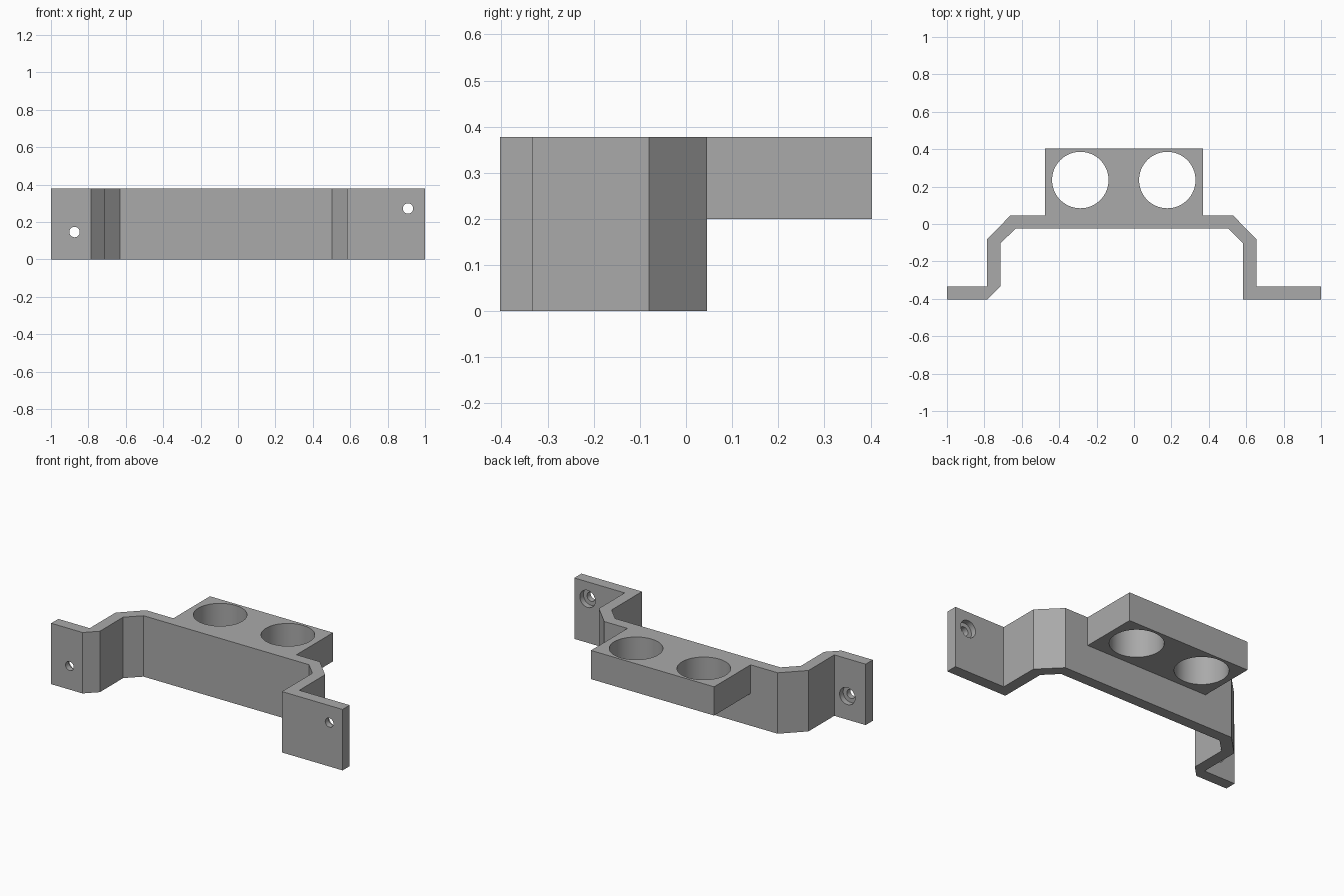
import bpy, bmesh, math
from mathutils import Matrix

cube = bpy.data.objects.get("Cube")
if cube:
    bpy.data.objects.remove(cube, do_unlink=True)

HEIGHT = 0.378
FRONT, BACK = -0.403, 0.403

grey = bpy.data.materials.new("plain grey")
grey.use_nodes = True
grey.diffuse_color = (0.4, 0.4, 0.4, 1)
grey.node_tree.nodes["Principled BSDF"].inputs["Base Color"].default_value = (0.4, 0.4, 0.4, 1)


def make_object(name, bm):
    bmesh.ops.recalc_face_normals(bm, faces=bm.faces)
    mesh = bpy.data.meshes.new(name)
    bm.to_mesh(mesh)
    bm.free()
    mesh.materials.append(grey)
    obj = bpy.data.objects.new(name, mesh)
    bpy.context.collection.objects.link(obj)
    return obj


def extrude_outline(name, points, z0, z1):
    bm = bmesh.new()
    face = bm.faces.new([bm.verts.new((x, y, z0)) for x, y in points])
    top = bmesh.ops.extrude_face_region(bm, geom=[face])["geom"]
    verts = [v for v in top if isinstance(v, bmesh.types.BMVert)]
    bmesh.ops.translate(bm, verts=verts, vec=(0, 0, z1 - z0))
    return make_object(name, bm)


def cylinder(name, centre, radius, depth, sides, along_y=False):
    bm = bmesh.new()
    turn = Matrix.Rotation(math.pi / 2 if along_y else 0, 4, 'X')
    bmesh.ops.create_cone(bm, cap_ends=True, segments=sides, radius1=radius,
                          radius2=radius, depth=depth,
                          matrix=Matrix.Translation(centre) @ turn)
    return make_object(name, bm)


def combine(target, tool, operation):
    bpy.context.view_layer.objects.active = target
    mod = target.modifiers.new(operation.lower(), 'BOOLEAN')
    mod.operation = operation
    mod.solver = 'EXACT'
    mod.object = tool
    bpy.ops.object.modifier_apply(modifier=mod.name)
    bpy.data.objects.remove(tool, do_unlink=True)


# Bent strip with two mounting tabs
strip = [(-1, FRONT), (-0.785, FRONT), (-0.715, -0.333), (-0.715, -0.105),
         (-0.632, -0.023), (0.503, -0.023), (0.584, -0.105), (0.584, FRONT),
         (1, FRONT), (1, -0.333), (0.654, -0.333), (0.654, -0.08),
         (0.53, 0.045), (-0.661, 0.045), (-0.785, -0.08), (-0.785, -0.333),
         (-1, -0.333)]
bracket = extrude_outline("bracket", strip, 0, HEIGHT)

# Raised block behind the strip
block = [(-0.475, 0), (0.37, 0), (0.37, BACK), (-0.475, BACK)]
combine(bracket, extrude_outline("holder_block", block, 0.2, HEIGHT), 'UNION')

# Two large round openings in the block
for x in (-0.287, 0.178):
    combine(bracket, cylinder("opening_cutter", (x, 0.235, 0.3), 0.151, 0.6, 64), 'DIFFERENCE')

# Screw holes, recessed from the back of each tab
for x, z in ((-0.874, 0.146), (0.909, 0.272)):
    combine(bracket, cylinder("screw_cutter", (x, -0.37, z), 0.028, 0.2, 32, True), 'DIFFERENCE')
    combine(bracket, cylinder("recess_cutter", (x, -0.318, z), 0.053, 0.1, 32, True), 'DIFFERENCE')

bpy.ops.object.select_all(action='DESELECT')
bracket.select_set(True)
bpy.context.view_layer.objects.active = bracket
bpy.ops.object.shade_smooth_by_angle(angle=math.radians(30))
